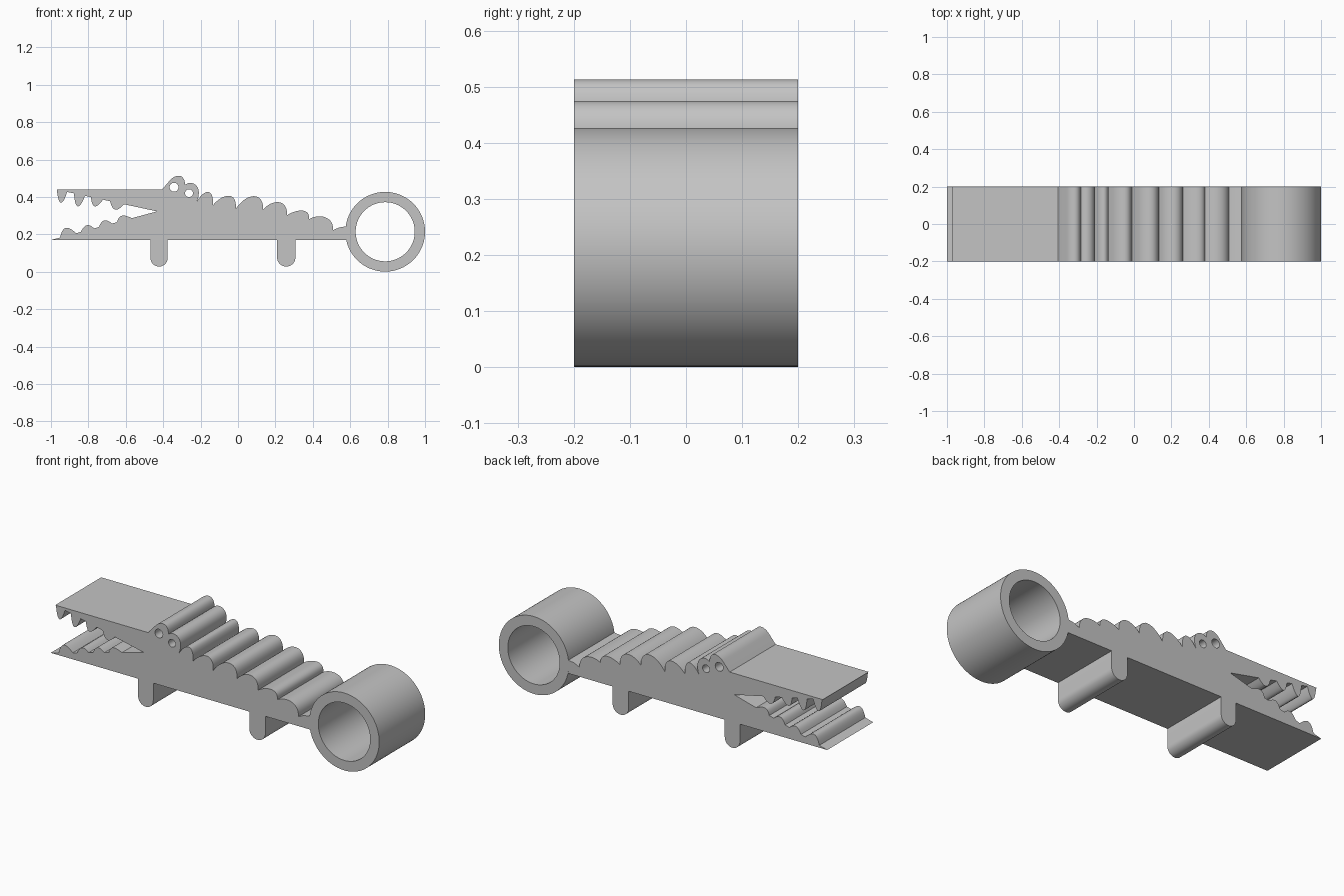
import bpy
import bmesh
from math import cos, sin, pi, asin, sqrt
from mathutils import Matrix, Vector
from mathutils.geometry import interpolate_bezier

cube = bpy.data.objects.get("Cube")
if cube:
    bpy.data.objects.remove(cube, do_unlink=True)

HALF_DEPTH = 0.2

grey = bpy.data.materials.new("plain grey")
grey.use_nodes = True
grey.diffuse_color = (0.55, 0.55, 0.55, 1)
grey.node_tree.nodes["Principled BSDF"].inputs["Base Color"].default_value = grey.diffuse_color


def arc(cx, cz, r, start=0, end=2 * pi, steps=64):
    """Points along an arc, both ends included."""
    angles = [start + (end - start) * i / steps for i in range(steps + 1)]
    return [(cx + r * cos(a), cz + r * sin(a)) for a in angles]


def circle(cx, cz, r, steps=64):
    return arc(cx, cz, r, steps=steps)[:-1]


def bezier(a, h1, h2, b, steps=14):
    """Points of one curved span, without its start point."""
    return [tuple(p) for p in interpolate_bezier(
        Vector(a), Vector(h1), Vector(h2), Vector(b), steps + 1)][1:]


def slab(name, *outlines):
    """Fill the outlines (inner ones become holes) and extrude across y."""
    curve = bpy.data.curves.new(name, "CURVE")
    curve.dimensions = "2D"
    curve.fill_mode = "BOTH"
    curve.extrude = HALF_DEPTH
    for points in outlines:
        spline = curve.splines.new("POLY")
        spline.points.add(len(points) - 1)
        for p, (x, z) in zip(spline.points, points):
            p.co = (x, z, 0, 1)
        spline.use_cyclic_u = True
    obj = bpy.data.objects.new(name, curve)
    bpy.context.collection.objects.link(obj)
    bpy.ops.object.select_all(action="DESELECT")
    obj.select_set(True)
    bpy.context.view_layer.objects.active = obj
    bpy.ops.object.convert(target="MESH")
    obj = bpy.context.view_layer.objects.active
    mesh = obj.data
    mesh.transform(Matrix.Rotation(pi / 2, 4, "X"))
    # Weld the caps to the walls
    bm = bmesh.new()
    bm.from_mesh(mesh)
    bmesh.ops.remove_doubles(bm, verts=bm.verts, dist=0.0001)
    bmesh.ops.recalc_face_normals(bm, faces=bm.faces)
    bm.to_mesh(mesh)
    bm.free()
    mesh.materials.clear()
    mesh.materials.append(grey)
    bpy.ops.object.shade_smooth_by_angle(angle=pi / 6)
    return obj


# Key points shared by several parts
BELLY = 0.17
RING, RING_OUT, RING_IN = (0.787, 0.214), 0.213, 0.158
snout, chin, mouth = (-0.973, 0.44), (-1.0, BELLY), (-0.433, 0.323)

# Body: jaws, brow bumps, scalloped back and tail root
body = [chin, mouth, snout, (-0.406, 0.44), (-0.364, 0.489)]
body += bezier(body[-1], (-0.335, 0.522), (-0.285, 0.528), (-0.283, 0.465))
body += bezier(body[-1], (-0.25, 0.492), (-0.185, 0.465), (-0.219, 0.377))

# Each back scale: end x, end z, front lift, rear lift
scales = [
    (-0.134, 0.356, 0.06, 0.10),
    (-0.011, 0.337, 0.06, 0.10),
    (0.134, 0.332, 0.09, 0.096),
    (0.262, 0.302, 0.06, 0.086),
    (0.38, 0.281, 0.032, 0.064),
    (0.508, 0.222, 0.032, 0.075),
]
for x, z, front, rear in scales:
    sx, sz = body[-1]
    body += bezier((sx, sz), (sx + 0.4 * (x - sx), sz + front), (x + 0.006, z + rear), (x, z))

# The tail root ends on the ring's outer wall
body.append((0.54, 0.237))
top_angle = pi - asin((0.243 - RING[1]) / RING_OUT)
low_angle = pi + asin((RING[1] - BELLY) / RING_OUT)
body += arc(*RING, RING_OUT, top_angle, low_angle, 6)

eye_holes = [circle(-0.342, 0.452, 0.024, 24), circle(-0.262, 0.42, 0.021, 24)]
slab("body", body, *eye_holes)

# Tail ring
slab("tail_ring", circle(*RING, RING_OUT, 96), circle(*RING, RING_IN, 96))

# Legs with rounded feet
for name, x, r in (("front_leg", -0.422, 0.046), ("hind_leg", 0.258, 0.049)):
    foot = arc(x, 0.028 + r, r, pi, 2 * pi, 24)
    slab(name, [(x - r, BELLY)] + foot + [(x + r, BELLY)])


# Teeth: base start x, base end x, tip x, tip z
upper_teeth = [(-0.968, -0.914, -0.947, 0.369), (-0.877, -0.818, -0.856, 0.35),
               (-0.786, -0.722, -0.765, 0.35), (-0.684, -0.61, -0.655, 0.332)]
lower_teeth = [(-0.952, -0.866, -0.92, 0.235), (-0.84, -0.77, -0.807, 0.249),
               (-0.743, -0.674, -0.714, 0.275), (-0.647, -0.567, -0.62, 0.3)]


def on_jaw(tip, x):
    t = (x - tip[0]) / (mouth[0] - tip[0])
    return Vector((x, tip[1] + t * (mouth[1] - tip[1])))


for label, jaw, teeth in (("upper", snout, upper_teeth), ("lower", chin, lower_teeth)):
    for i, (x0, x1, tx, tz) in enumerate(teeth, 1):
        a, b = on_jaw(jaw, x0), on_jaw(jaw, x1)
        handle = (Vector((tx, tz)) - (a + b) / 8) / 0.75
        spread = Vector((0.012, 0))
        slab(f"{label}_tooth_{i}", [tuple(a)] + bezier(a, handle - spread, handle + spread, b))
